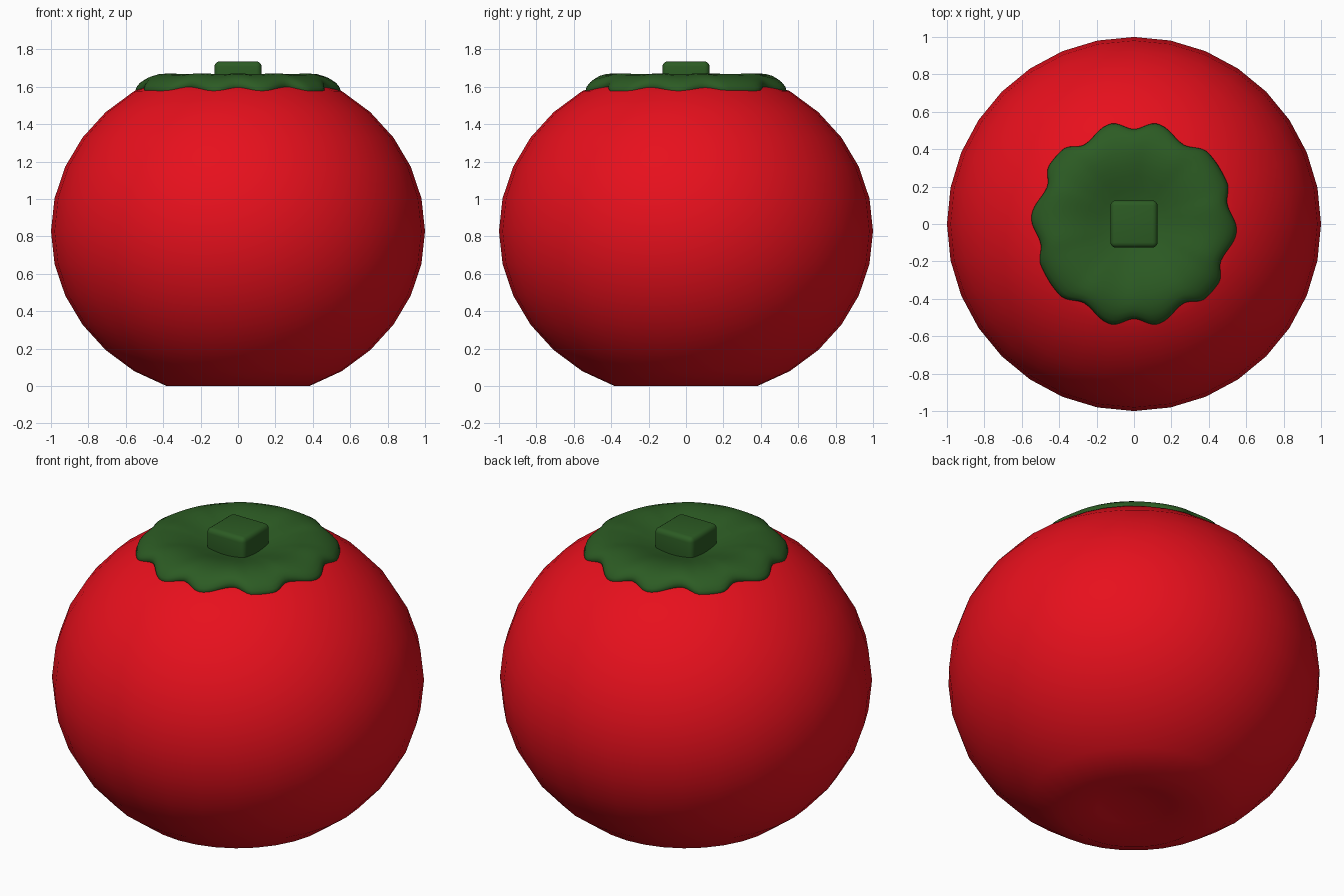
import bpy, bmesh
from math import sin, cos, pi, radians, degrees

if "Cube" in bpy.data.objects:
    bpy.data.objects.remove(bpy.data.objects["Cube"])


def material(name, rgb):
    m = bpy.data.materials.new(name)
    m.diffuse_color = (*rgb, 1)
    m.use_nodes = True
    m.node_tree.nodes["Principled BSDF"].inputs["Base Color"].default_value = m.diffuse_color
    return m


RED = material("red_skin", (0.8, 0.005, 0.012))
GREEN = material("green_leaf", (0.025, 0.105, 0.017))


def finish(name, bm, mat, angle=180):
    bmesh.ops.recalc_face_normals(bm, faces=bm.faces[:])
    me = bpy.data.meshes.new(name)
    bm.to_mesh(me)
    bm.free()
    me.materials.append(mat)
    ob = bpy.data.objects.new(name, me)
    bpy.context.collection.objects.link(ob)
    bpy.ops.object.select_all(action='DESELECT')
    ob.select_set(True)
    bpy.context.view_layer.objects.active = ob
    bpy.ops.object.shade_smooth_by_angle(angle=radians(angle))
    return ob


def skin(bm, rings, start=None, end=None):
    """Bridge equal-length rings; close the ends on optional z poles."""
    rows = [[bm.verts.new(p) for p in r] for r in rings]
    n = len(rows[0])
    for a, b in zip(rows, rows[1:]):
        for i in range(n):
            j = (i + 1) % n
            bm.faces.new((a[i], a[j], b[j], b[i]))
    for z, row in ((start, rows[0]), (end, rows[-1])):
        if z is not None:
            pole = bm.verts.new((0, 0, z))
            for i in range(n):
                bm.faces.new((pole, row[i], row[(i + 1) % n]))


# Fruit: squashed 32 x 16 sphere, dimpled at both poles
SEG = 32
profile = [(cos(k * pi / 16), 0.828 + 0.9 * sin(k * pi / 16)) for k in range(-7, 8)]
profile[0] = (profile[0][0], 0.035)
profile[1] = (profile[1][0], 0.0)
profile[-2] = (profile[-2][0], 1.642)
profile[-1] = (profile[-1][0], 1.60)
bm = bmesh.new()
skin(bm, [[(r * cos(2 * pi * i / SEG), r * sin(2 * pi * i / SEG), z)
           for i in range(SEG)] for r, z in profile], 0.06, 1.57)
finish("fruit", bm, RED)

# Leaf cap: irregular scalloped outline (angle, radius), repeated after a half turn
half = [(-4, .55), (12, .51), (24, .545), (44, .55), (58, .50), (77, .55), (90, .507),
        (103, .55), (122, .50), (134, .552), (145, .552), (157, .505)]
outline = half + [(a + 180, r) for a, r in half] + [(356, .55)]


def radius(angle):
    d = (degrees(angle) + 4) % 360 - 4
    for (a0, r0), (a1, r1) in zip(outline, outline[1:]):
        if a0 <= d <= a1:
            t = (1 - cos(pi * (d - a0) / (a1 - a0))) / 2
            return r0 + (r1 - r0) * t
    return 0.55


# (share of the outline radius, height) from the dimple over the rim to the underside
leaf = [(.10, 1.597), (.22, 1.607), (.35, 1.627), (.48, 1.648), (.60, 1.663), (.72, 1.669),
        (.82, 1.664), (.90, 1.650), (.96, 1.630), (.99, 1.610), (1.0, 1.592),
        (.985, 1.575), (.95, 1.568), (.88, 1.58)]
N = 144
bm = bmesh.new()
rings = []
for f, z in leaf:
    ring = []
    for i in range(N):
        a = 2 * pi * i / N
        R = radius(a)
        r = f * ((0.53 + (R - 0.53) * f ** 3))
        ring.append((r * cos(a), r * sin(a), z + (0.53 - R) * 0.65 * f ** 6))
    rings.append(ring)
skin(bm, rings, 1.593)
finish("leaf_cap", bm, GREEN)

# Stem: short rounded block
bm = bmesh.new()
bmesh.ops.create_cube(bm, size=1)
for v in bm.verts:
    v.co = (v.co.x * 0.252, v.co.y * 0.252, 1.645 + v.co.z * 0.18)
bmesh.ops.bevel(bm, geom=bm.edges[:], offset=0.028, segments=4, profile=0.5, affect='EDGES')
finish("stem", bm, GREEN, 40)
